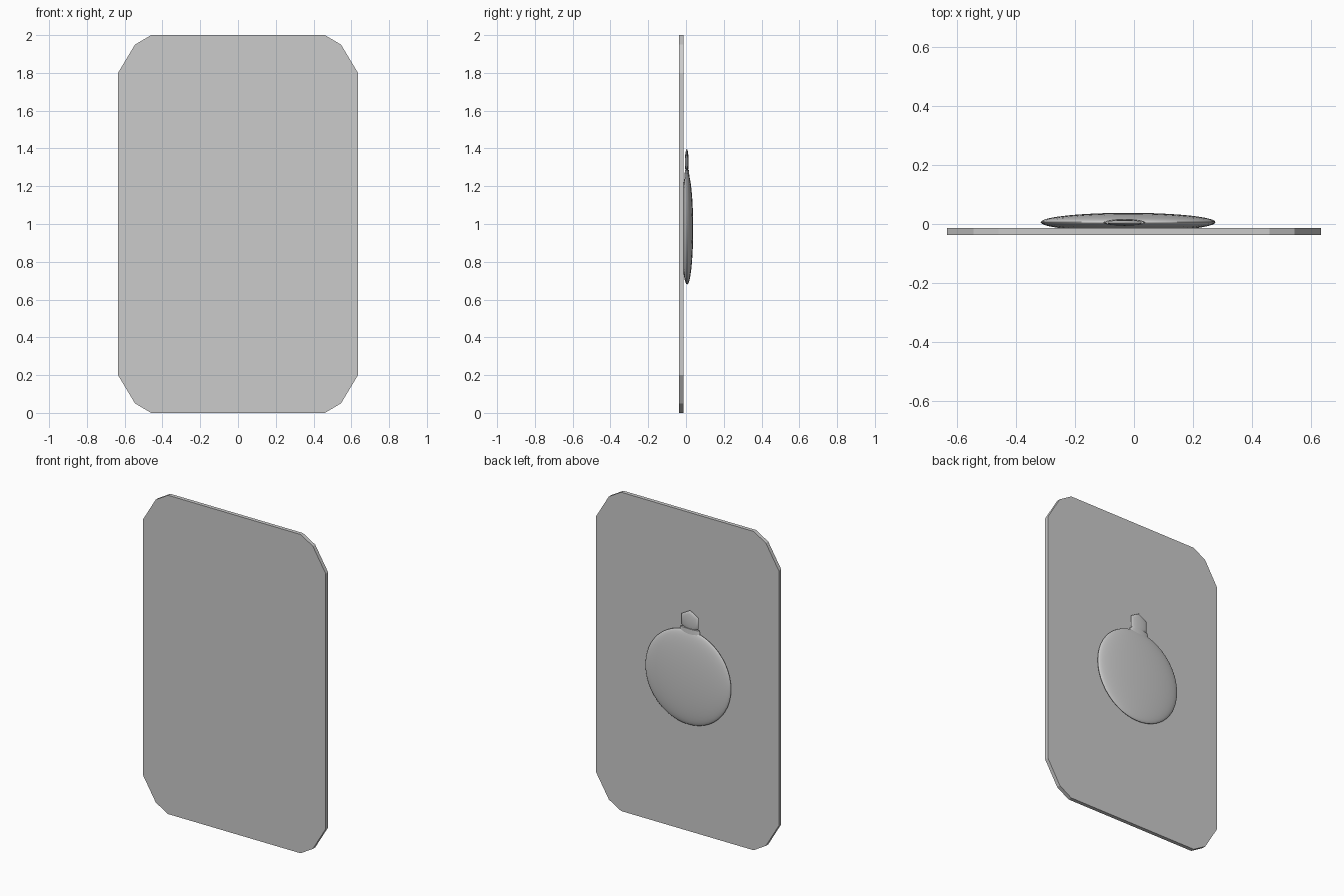
import bpy, bmesh
from math import pi
from mathutils import Matrix

if "Cube" in bpy.data.objects:
    bpy.data.objects.remove(bpy.data.objects["Cube"])


def make(name, bm, smooth=False):
    bmesh.ops.recalc_face_normals(bm, faces=bm.faces)
    mesh = bpy.data.meshes.new(name)
    bm.to_mesh(mesh)
    bm.free()
    ob = bpy.data.objects.new(name, mesh)
    bpy.context.collection.objects.link(ob)
    if smooth:
        bpy.ops.object.select_all(action='DESELECT')
        ob.select_set(True)
        bpy.context.view_layer.objects.active = ob
        bpy.ops.object.shade_smooth_by_angle(angle=pi / 5)
    return ob


# Flat panel with faceted corners
corner = [(0.635, 0.8), (0.545, 0.95), (0.46, 1.0)]
outline = (corner + [(-x, z) for x, z in reversed(corner)]
           + [(-x, -z) for x, z in corner] + [(x, -z) for x, z in reversed(corner)])
bm = bmesh.new()
face = bm.faces.new([bm.verts.new((x, -0.037, z + 1)) for x, z in outline])
ext = bmesh.ops.extrude_face_region(bm, geom=[face])
bmesh.ops.translate(bm, vec=(0, 0.024, 0),
                    verts=[v for v in ext['geom'] if isinstance(v, bmesh.types.BMVert)])
make("panel", bm)

# Flattened bauble, half sunk into the panel
bm = bmesh.new()
bmesh.ops.create_uvsphere(bm, u_segments=48, v_segments=24, radius=1,
                          matrix=Matrix.Translation((-0.02, 0.006, 0.977))
                          @ Matrix.Diagonal((0.297, 0.032, 0.297, 1)))
make("bauble", bm, True)

# Flared cap
bm = bmesh.new()
bmesh.ops.create_cone(bm, cap_ends=True, segments=16, radius1=0.085, radius2=0.065,
                      depth=0.07,
                      matrix=Matrix.Translation((-0.032, 0.005, 1.25))
                      @ Matrix.Diagonal((1, 0.17, 1, 1)))
make("bauble_cap", bm, True)

# Six-sided hanging tab, pinched to a thin rim
bm = bmesh.new()
bmesh.ops.create_uvsphere(bm, u_segments=6, v_segments=8, radius=1,
                          matrix=Matrix.Translation((-0.032, 0.004, 1.329))
                          @ Matrix.Diagonal((0.068, 0.01, 0.068, 1))
                          @ Matrix.Rotation(pi / 2, 4, 'X'))
make("hanging_tab", bm, True)
